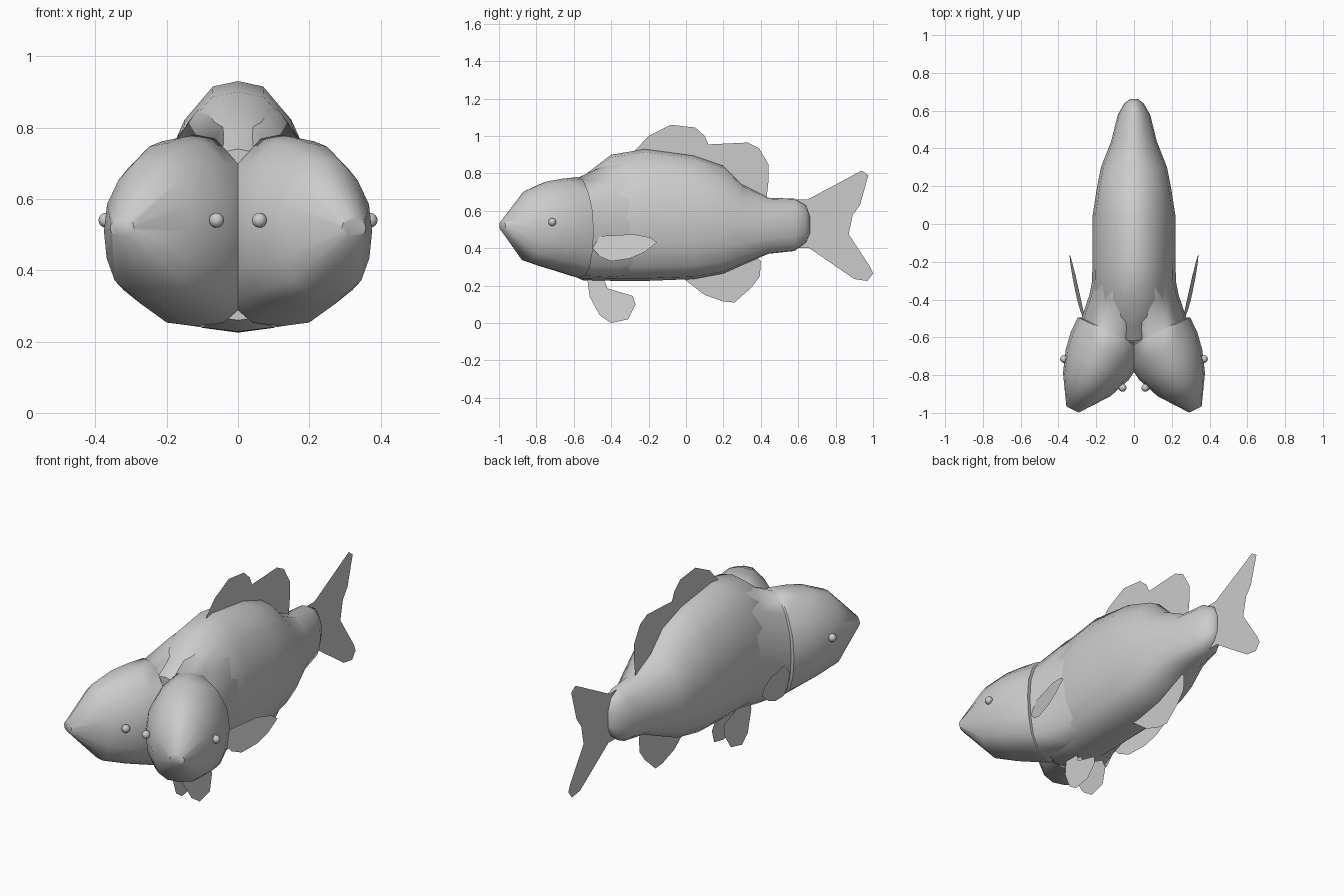
import bpy, bmesh, math
from mathutils import Vector

if "Cube" in bpy.data.objects:
    bpy.data.objects.remove(bpy.data.objects["Cube"])

# Unit half cross-section, from back ridge to belly
HALF = [(0, 1), (.32, .96), (.68, .71), (.93, .38), (1, 0), (.94, -.42),
        (.76, -.77), (.45, -.96), (0, -1)]
SECTION = HALF + [(-x, z) for x, z in HALF[-2:0:-1]]


def finish(name, bm, angle=None):
    mesh = bpy.data.meshes.new(name)
    bm.to_mesh(mesh)
    bm.free()
    ob = bpy.data.objects.new(name, mesh)
    bpy.context.collection.objects.link(ob)
    if angle:
        bpy.ops.object.select_all(action='DESELECT')
        ob.select_set(True)
        bpy.context.view_layer.objects.active = ob
        bpy.ops.object.shade_smooth_by_angle(angle=math.radians(angle))
    return ob


def loft(name, rows, side=1):
    """rows: centre x, centre y, bottom z, top z, half width, turn in degrees"""
    bm = bmesh.new()
    rings = []
    for cx, cy, z0, z1, w, turn in rows:
        a, zm = math.radians(turn), z0 + (z1 - z0) * .47
        ring = []
        for u, v in SECTION:
            z = zm + v * ((z1 - zm) if v > 0 else (zm - z0))
            ring.append(bm.verts.new((side * (cx + u * w * math.cos(a)),
                                      cy + u * w * math.sin(a), z)))
        rings.append(ring)
    n = len(SECTION)
    for r, q in zip(rings, rings[1:]):
        for i in range(n):
            bm.faces.new((r[i], r[(i + 1) % n], q[(i + 1) % n], q[i]))
    bm.faces.new(rings[0])
    bm.faces.new(rings[-1])
    bmesh.ops.recalc_face_normals(bm, faces=bm.faces)
    return finish(name, bm, 50)


def fin(name, outline, x_at=lambda y, z: 0):
    bm = bmesh.new()
    face = bm.faces.new([bm.verts.new((x_at(y, z), y, z)) for y, z in outline])
    bmesh.ops.triangulate(bm, faces=[face])
    return finish(name, bm)


# Shared body
loft("body", [
    (0, -.62, .26, .74, .15, 0), (0, -.55, .228, .785, .20, 0),
    (0, -.40, .226, .90, .225, 0), (0, -.22, .225, .93, .22, 0),
    (0, .04, .235, .895, .22, 0), (0, .20, .265, .84, .195, 0),
    (0, .30, .31, .74, .175, 0), (0, .44, .37, .67, .12, 0),
    (0, .58, .385, .665, .085, 0), (0, .64, .43, .63, .05, 0),
    (0, .663, .48, .57, .018, 0)])

# Paired heads with gill step and neck running into the body
HEAD = [
    (.325, -.982, .495, .548, .037, 26), (.25, -.85, .33, .71, .14, 26),
    (.195, -.745, .295, .757, .185, 26), (.155, -.66, .27, .772, .20, 26),
    (.12, -.58, .243, .78, .197, 26), (.118, -.575, .243, .778, .178, 26),
    (.07, -.42, .235, .85, .172, 15), (.02, -.22, .25, .90, .185, 0)]

for side, label in ((1, "right"), (-1, "left")):
    loft(label + "_head", HEAD, side)

    # Two eyes per head
    for place, (ex, ey) in (("outer", (.37, -.715)), ("inner", (.06, -.867))):
        bm = bmesh.new()
        bmesh.ops.create_uvsphere(bm, u_segments=12, v_segments=8, radius=.021)
        bmesh.ops.translate(bm, verts=bm.verts, vec=Vector((side * ex, ey, .54)))
        finish(f"{label}_{place}_eye", bm, 60)

    # Paired fins
    fin(label + "_pectoral_fin",
        [(-.5, .40), (-.46, .355), (-.4, .33), (-.3, .345), (-.22, .38), (-.155, .43),
         (-.19, .457), (-.28, .475), (-.46, .465)],
        lambda y, z, s=side: s * (.265 + (y + .5) * .23 - (z - .42) * .15))
    fin(label + "_pelvic_fin",
        [(-.53, .25), (-.515, .14), (-.46, .04), (-.4, 0), (-.31, .02), (-.27, .1),
         (-.285, .145), (-.42, .185), (-.445, .25)],
        lambda y, z, s=side: s * (.01 + (.24 - z) * .18))

# Fins on the centre line
fin("dorsal_fin",
    [(-.28, .915), (-.2, 1.0), (-.08, 1.06), (.05, 1.045), (.1, 1.0), (.12, .955),
     (.33, .965), (.39, .935), (.44, .85), (.44, .75), (.415, .72), (.43, .66),
     (.3, .72), (.05, .87)])
fin("anal_fin",
    [(-.03, .25), (.1, .15), (.2, .115), (.26, .11), (.35, .19), (.395, .25),
     (.4, .33), (.37, .36), (.2, .29)])
fin("tail_fin",
    [(.57, .66), (.65, .66), (.94, .815), (.975, .79), (.93, .63), (.87, .55),
     (.87, .475), (.985, .3), (1.0, .265), (.97, .225), (.9, .235), (.66, .4), (.57, .4)])
